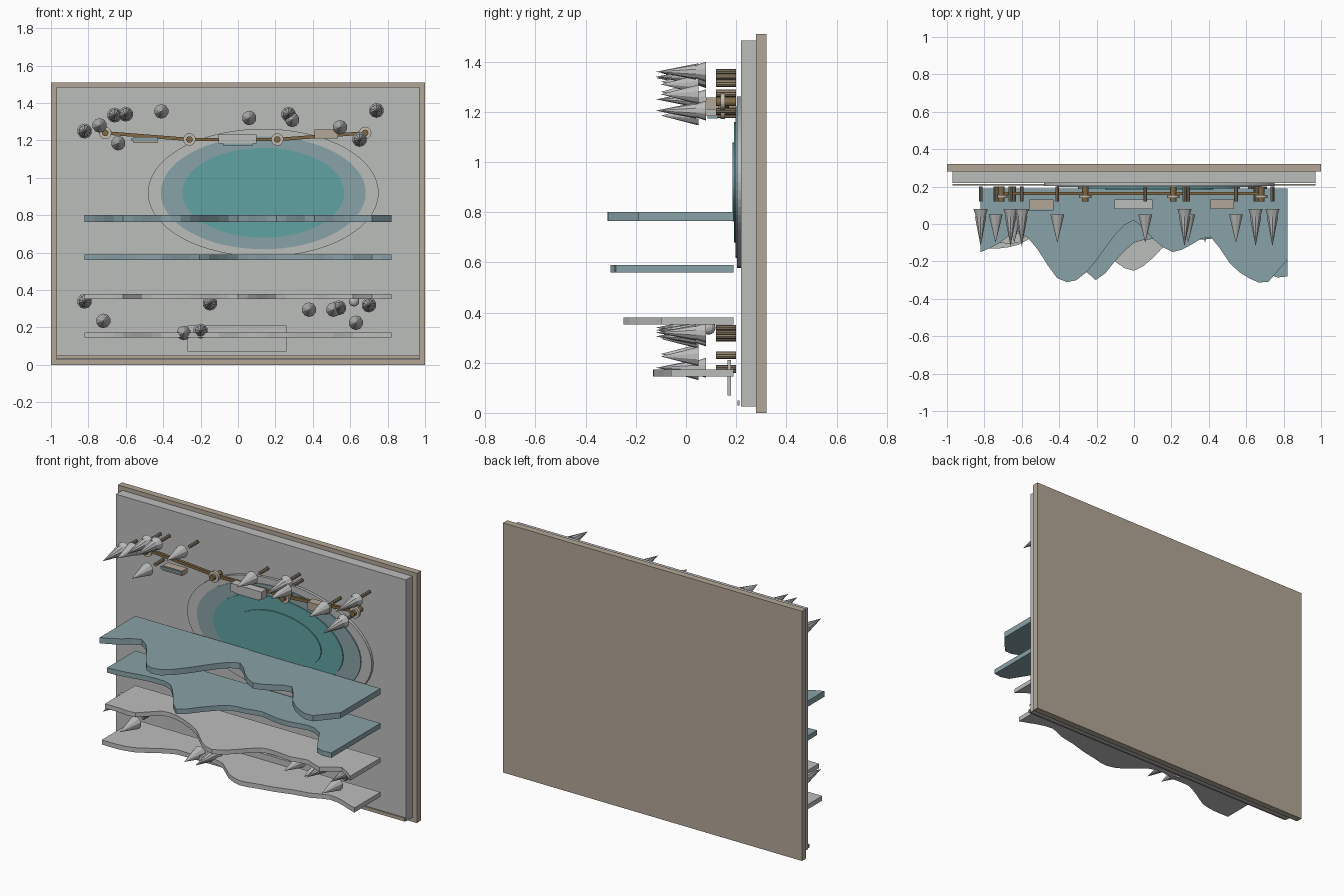
import bpy, bmesh, math
from mathutils import Vector

cube = bpy.data.objects.get("Cube")
if cube:
    bpy.data.objects.remove(cube, do_unlink=True)


def material(name, color):
    m = bpy.data.materials.new(name)
    m.use_nodes = True
    m.diffuse_color = (*color, 1)
    m.node_tree.nodes["Principled BSDF"].inputs["Base Color"].default_value = (*color, 1)
    return m


TAN = material("warm tan", (.45, .39, .31))
GRAY = material("pale gray", (.5, .51, .5))
BLUE = material("dusty blue", (.25, .36, .39))
TEAL = material("lake teal", (.12, .36, .36))
BROWN = material("rope brown", (.22, .14, .06))
BARK = material("bark", (.28, .22, .15))
CREAM = material("cream", (.56, .5, .42))


def finish(name, bm, mat):
    bmesh.ops.recalc_face_normals(bm, faces=bm.faces)
    mesh = bpy.data.meshes.new(name)
    bm.to_mesh(mesh)
    bm.free()
    mesh.materials.append(mat)
    obj = bpy.data.objects.new(name, mesh)
    bpy.context.collection.objects.link(obj)
    return obj


def box(name, x, y, z, mat):
    """Box from (low, high) ranges."""
    bm = bmesh.new()
    bmesh.ops.create_cube(bm, size=1)
    for v in bm.verts:
        for i, (low, high) in enumerate((x, y, z)):
            v.co[i] = low if v.co[i] < 0 else high
    return finish(name, bm, mat)


def spike(name, x, z, back, front, r_back, r_front, mat, sides=10, stretch=1):
    """Cone or cylinder lying along y, optionally widened along x."""
    bm = bmesh.new()
    bmesh.ops.create_cone(bm, cap_ends=True, segments=sides, radius1=r_back,
                          radius2=r_front, depth=back - front)
    for v in bm.verts:
        a, b, c = v.co
        v.co = (x + a * stretch, (back + front) / 2 - c, z + b)
    return finish(name, bm, mat)


# Backing board, face panel, lower trim and plaque
box("backing_board", (-1, 1), (.28, .32), (0, 1.51), TAN)
box("face_panel", (-.97, .97), (.22, .28), (.025, 1.485), GRAY)
box("lower_trim", (-.97, .97), (.205, .213), (.03, .05), TAN)
box("plaque", (-.27, .26), (.165, .18), (.07, .21), GRAY)

# Stepped oval lake
for name, radius, wide, back, front, mat in (
        ("lake_shore", .342, .617, .22, .203, GRAY),
        ("lake_shallows", .302, .548, .21, .197, BLUE),
        ("lake_water", .24, .433, .205, .191, TEAL),
        ("lake_depth", .157, .29, .2, .185, TEAL)):
    spike(name, .135, .92, back, front, radius, radius, mat, 64, wide / radius)


# Wavy ridges: evenly spaced heights smoothed into one outline
def ridge(name, low, high, heights, mat):
    ends = [heights[0]] + heights + [heights[-1]]
    step = 1.64 / (len(heights) - 1)
    outline = [(-.82, .19)]
    for i in range(len(heights) - 1):
        a, b, c, d = ends[i:i + 4]
        for t in (0, .5):
            y = b + .5 * t * (c - a + t * (2 * a - 5 * b + 4 * c - d + t * (3 * (b - c) + d - a)))
            outline.append((-.82 + step * (i + t), y))
    outline += [(.82, heights[-1]), (.82, .19)]
    bm = bmesh.new()
    face = bm.faces.new([bm.verts.new((x, y, low)) for x, y in outline])
    extruded = bmesh.ops.extrude_face_region(bm, geom=[face])["geom"]
    bmesh.ops.translate(bm, vec=(0, 0, high - low),
                        verts=[g for g in extruded if isinstance(g, bmesh.types.BMVert)])
    finish(name, bm, mat)


ridge("far_ridge", .765, .8, [-.15, -.1, -.04, -.14, -.29, -.3, -.2, -.06, .02,
                              -.08, -.15, -.11, -.07, -.21, -.29, -.31, -.19], BLUE)
ridge("middle_ridge", .56, .59, [-.08, -.07, -.05, -.04, -.06, -.18, -.3, -.2, -.1,
                                 -.08, -.06, -.08, -.08, -.06, -.1, -.27, -.28], BLUE)
ridge("near_ridge", .353, .38, [-.1, -.1, -.1, 0, 0, -.04, -.1, -.2, -.25,
                                -.18, -.08, -.07, -.08, -.06, -.1, -.03, -.1], GRAY)
ridge("front_ridge", .145, .173, [-.13, -.13, -.11, -.05, 0, 0, .02, 0, -.09,
                                  -.13, -.11, -.09, -.06, -.04, 0, -.02, -.06], GRAY)


# Trees: trunk set in the panel, with one or two cone tiers
def tree(x, z, tiers):
    spike("tree_trunk", x, z, .2, .12, .01, .01, BARK, 8)
    if tiers == 1:
        spike("tree_cone", x, z, .05, -.1, .039, 0, GRAY)
    else:
        spike("tree_lower_cone", x, z, .08, -.04, .04, 0, GRAY)
        spike("tree_upper_cone", x, z, .04, -.12, .032, 0, GRAY)


for x, z in ((-.74, 1.28), (-.41, 1.355), (-.64, 1.185), (.06, 1.32), (.29, 1.31),
             (.545, 1.27), (-.72, .235), (-.29, .17), (.38, .295), (.51, .295), (.63, .225)):
    tree(x, z, 1)
for x, z in ((-.82, 1.25), (-.66, 1.335), (-.6, 1.34), (.27, 1.34), (.65, 1.205), (.74, 1.36),
             (-.82, .34), (-.15, .33), (-.2, .18), (.54, .305), (.7, .32)):
    tree(x, z, 2)

# Round shrub
bm = bmesh.new()
bmesh.ops.create_uvsphere(bm, u_segments=12, v_segments=8, radius=.028)
bmesh.ops.translate(bm, vec=(.62, .09, .34), verts=bm.verts)
finish("shrub", bm, GRAY)
spike("shrub_stem", .62, .34, .2, .12, .01, .01, BARK, 8)

# Cable line with pulleys at each bend
stops = [Vector(p) for p in ((-.71, .163, 1.24), (-.26, .163, 1.205),
                             (.21, .163, 1.205), (.68, .163, 1.24))]
for a, b in zip(stops, stops[1:]):
    slope = (b.z - a.z) / (b.x - a.x)
    cable = box("cable", (a.x, b.x), (.155, .171), (a.z - .009, a.z + .009), BROWN)
    for v in cable.data.vertices:
        v.co.z += slope * (v.co.x - a.x)
for p in stops:
    spike("pulley_rim", p.x, p.z, .155, .138, .033, .033, CREAM, 24)
    spike("pulley_hub", p.x, p.z, .2, .12, .017, .017, BROWN, 16)

# Hanging cabins and their blue panels
box("left_cabin", (-.56, -.43), (.08, .13), (1.187, 1.217), TAN)
box("left_cabin_panel", (-.57, -.43), (.073, .08), (1.198, 1.212), BLUE)
box("middle_cabin", (-.105, .1), (.08, .13), (1.183, 1.232), GRAY)
box("middle_cabin_base", (-.08, .08), (.085, .125), (1.173, 1.183), BLUE)
box("right_cabin", (.41, .535), (.08, .13), (1.21, 1.257), TAN)
